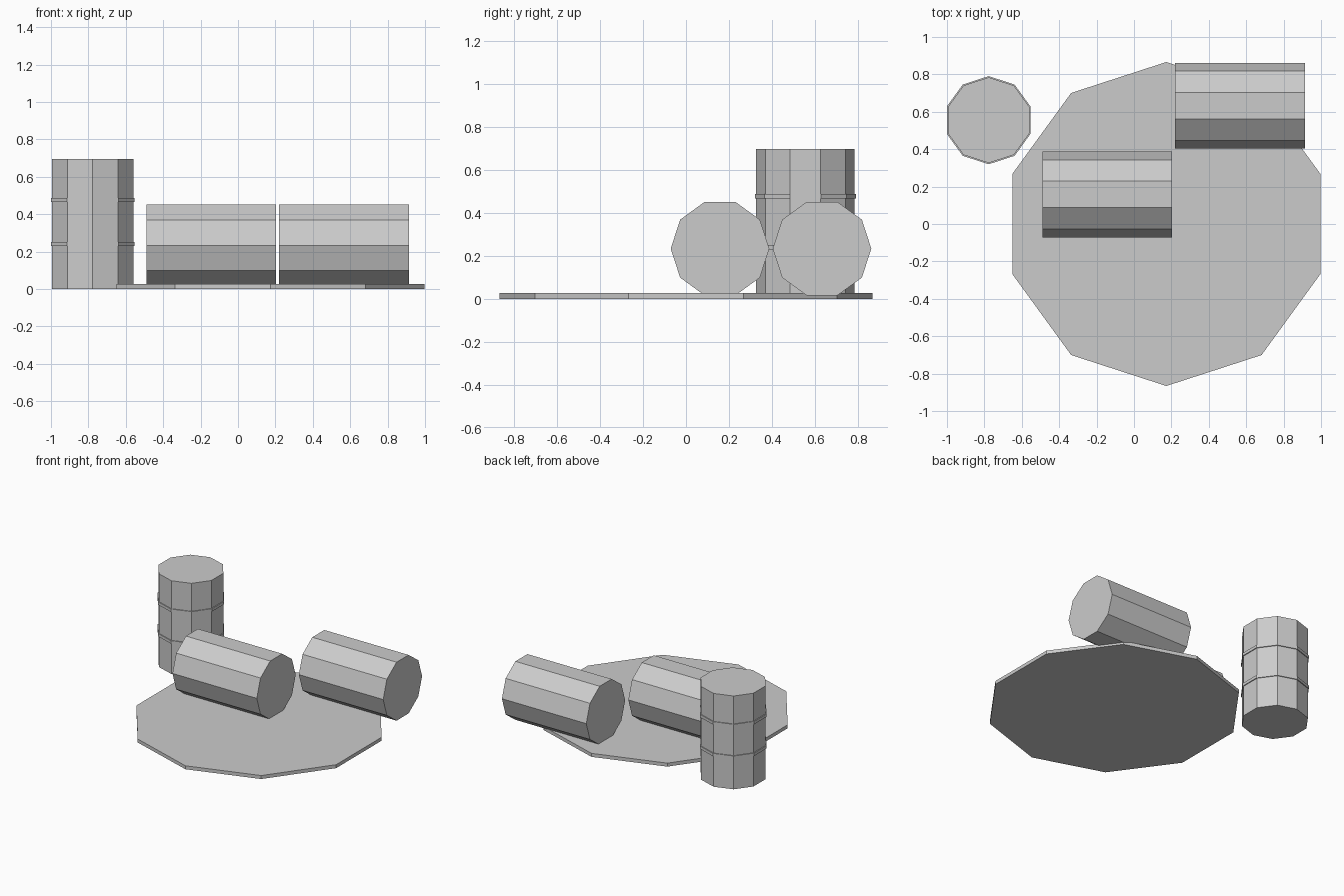
import bpy
from math import pi

cube = bpy.data.objects.get("Cube")
if cube:
    bpy.data.objects.remove(cube, do_unlink=True)

# One plain grey for everything
grey = bpy.data.materials.new("plain grey")
grey.use_nodes = True
colour = (0.6, 0.6, 0.6, 1)
grey.diffuse_color = colour
grey.node_tree.nodes["Principled BSDF"].inputs["Base Color"].default_value = colour


def drum(name, radius, length, centre, rotation=(0, 0, 0)):
    """Flat-shaded ten-sided cylinder."""
    bpy.ops.mesh.primitive_cylinder_add(vertices=10, radius=radius, depth=length,
                                        location=centre, rotation=rotation)
    obj = bpy.context.object
    obj.name = name
    obj.data.materials.append(grey)
    return obj


RADIUS, LENGTH = 0.229, 0.695

# Ground slab
drum("ground_slab", 0.866, 0.026, (0.173, 0, 0.013))

# Standing barrel with two hoops
x, y = -0.777, 0.555
drum("standing_barrel", RADIUS, LENGTH, (x, y, LENGTH / 2))
for name, z in (("lower_hoop", 0.24), ("upper_hoop", 0.476)):
    drum(name, 0.2355, 0.022, (x, y, z))

# Barrels lying along x, slightly sunk into the slab, flat side down
for name, x, y in (("front_lying_barrel", -0.143, 0.158),
                   ("back_lying_barrel", 0.567, 0.632)):
    drum(name, RADIUS, LENGTH, (x, y, 0.233), (0, pi / 2, 0))
